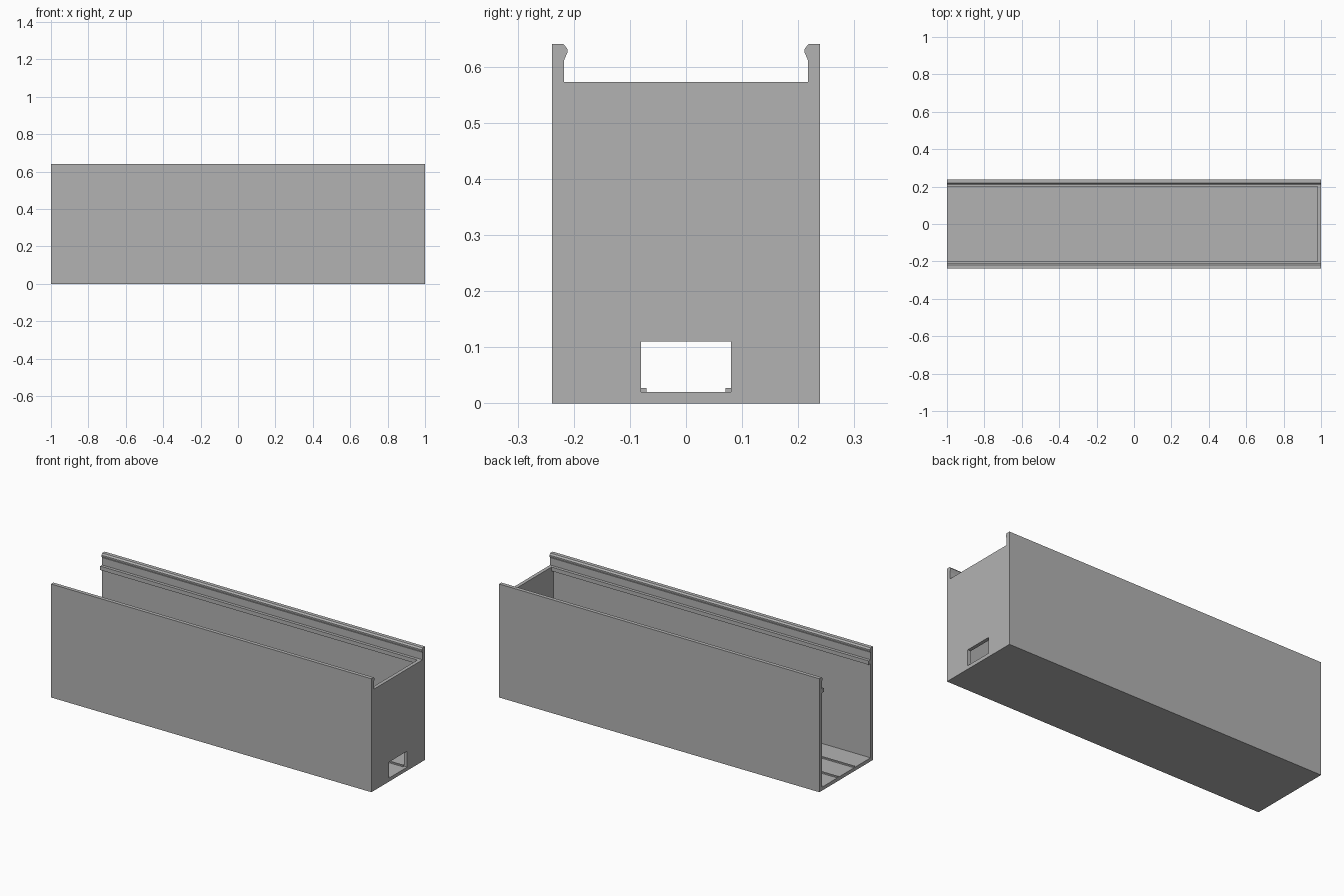
import bpy
import bmesh

cube = bpy.data.objects.get("Cube")
if cube:
    bpy.data.objects.remove(cube, do_unlink=True)

grey = bpy.data.materials.new("plain grey")
grey.use_nodes = True
colour = (0.45, 0.45, 0.45, 1)
grey.diffuse_color = colour
grey.node_tree.nodes["Principled BSDF"].inputs["Base Color"].default_value = colour

HALF_LENGTH = 1.0
OUTER = 0.239     # half width outside
INNER = 0.217     # half width between the side walls
FLOOR = 0.02
RIM = 0.573       # top of the end wall and the ledges
TOP = 0.64
WALL_X = 0.98     # inner face of the end wall


def extrude(name, outline, x0, x1):
    """Extrude a closed (y, z) outline along x."""
    bm = bmesh.new()
    face = bm.faces.new([bm.verts.new((x0, y, z)) for y, z in outline])
    result = bmesh.ops.extrude_face_region(bm, geom=[face], use_keep_orig=True)
    moved = [v for v in result["geom"] if isinstance(v, bmesh.types.BMVert)]
    bmesh.ops.translate(bm, verts=moved, vec=(x1 - x0, 0, 0))
    bmesh.ops.recalc_face_normals(bm, faces=bm.faces)
    mesh = bpy.data.meshes.new(name)
    bm.to_mesh(mesh)
    bm.free()
    mesh.materials.append(grey)
    obj = bpy.data.objects.new(name, mesh)
    bpy.context.collection.objects.link(obj)
    return obj


def mirrored(half):
    """Complete a half outline with its mirror image in y."""
    return half + [(-y, z) for y, z in reversed(half)]


# Trough: floor and side walls with snap lips along the top
extrude("trough", mirrored([
    (OUTER, 0), (OUTER, TOP), (0.218, TOP), (0.211, 0.631), (0.211, 0.626),
    (INNER, 0.612), (INNER, FLOOR)]), -HALF_LENGTH, HALF_LENGTH)

# End wall with a cable opening at the floor
extrude("end_wall", mirrored([
    (0.08, 0.11), (0.08, FLOOR), (INNER, FLOOR), (INNER, RIM)]),
    WALL_X, HALF_LENGTH)

# Ledges under the lips and low guide ridges on the floor
for side, label in ((1, "back"), (-1, "front")):
    for part, y0, y1, z0, z1 in (("ledge", 0.2, INNER, 0.551, RIM),
                                 ("floor_ridge", 0.07, 0.08, FLOOR, 0.027)):
        extrude(f"{label}_{part}",
                [(side * y0, z0), (side * y1, z0), (side * y1, z1), (side * y0, z1)],
                -HALF_LENGTH, WALL_X)
